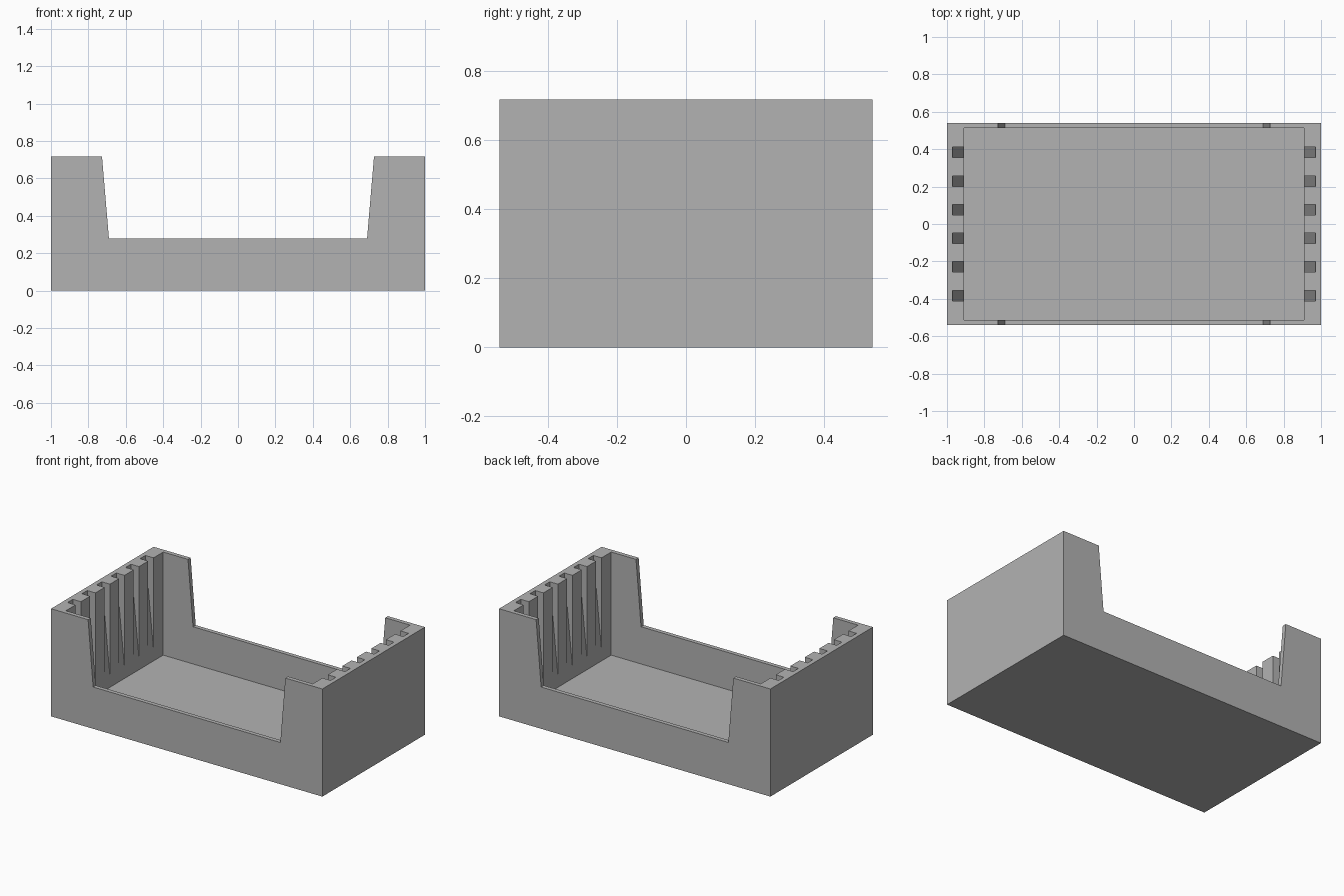
import bpy
import bmesh
from mathutils import Vector

cube = bpy.data.objects.get("Cube")
if cube:
    bpy.data.objects.remove(cube, do_unlink=True)

WIDTH, DEPTH, HEIGHT = 2.0, 1.08, 0.717
INNER_X, INNER_Y, FLOOR = 0.91, 0.512, 0.03
SLOT_PITCH, SLOT_WIDTH = 0.153, 0.056

grey = bpy.data.materials.new("light grey plastic")
grey.use_nodes = True
colour = (0.45, 0.45, 0.45, 1)
grey.diffuse_color = colour
grey.node_tree.nodes["Principled BSDF"].inputs["Base Color"].default_value = colour


def prism(name, profile, y0, y1):
    """Extrude an x-z outline along y."""
    bm = bmesh.new()
    face = bm.faces.new([bm.verts.new((x, y0, z)) for x, z in profile])
    ext = bmesh.ops.extrude_face_region(bm, geom=[face])
    moved = [v for v in ext["geom"] if isinstance(v, bmesh.types.BMVert)]
    bmesh.ops.translate(bm, verts=moved, vec=Vector((0, y1 - y0, 0)))
    bmesh.ops.recalc_face_normals(bm, faces=bm.faces)
    mesh = bpy.data.meshes.new(name)
    bm.to_mesh(mesh)
    bm.free()
    mesh.materials.append(grey)
    obj = bpy.data.objects.new(name, mesh)
    bpy.context.collection.objects.link(obj)
    return obj


def carve(body, cutter):
    """Subtract the cutter from the body and discard it."""
    cutter.hide_render = True
    mod = body.modifiers.new("carve", "BOOLEAN")
    mod.operation, mod.solver, mod.object = "DIFFERENCE", "EXACT", cutter
    bpy.context.view_layer.objects.active = body
    bpy.ops.object.modifier_apply(modifier=mod.name)
    bpy.data.objects.remove(cutter, do_unlink=True)


def box_profile(half, low, high):
    return [(-half, low), (half, low), (half, high), (-half, high)]


# Outer block, hollowed into an open tray
tray = prism("slotted_tray", box_profile(WIDTH / 2, 0, HEIGHT), -DEPTH / 2, DEPTH / 2)
carve(tray, prism("cavity_cutter", box_profile(INNER_X, FLOOR, 1), -INNER_Y, INNER_Y))

# Wide flared opening through the front and back walls
opening = [(-0.69, 0.278), (0.69, 0.278), (0.735, 0.81), (-0.735, 0.81)]
carve(tray, prism("opening_cutter", opening, -0.7, 0.7))

# Six tapering slots in the inner face of each end wall
for side in (-1, 1):
    wedge = [(side * x, z) for x, z in
             [(0.87, 0.05), (0.905, 0.05), (0.979, 0.81), (0.87, 0.81)]]
    for i in range(6):
        y = (i - 2.5) * SLOT_PITCH
        carve(tray, prism("slot_cutter", wedge, y - SLOT_WIDTH / 2, y + SLOT_WIDTH / 2))
